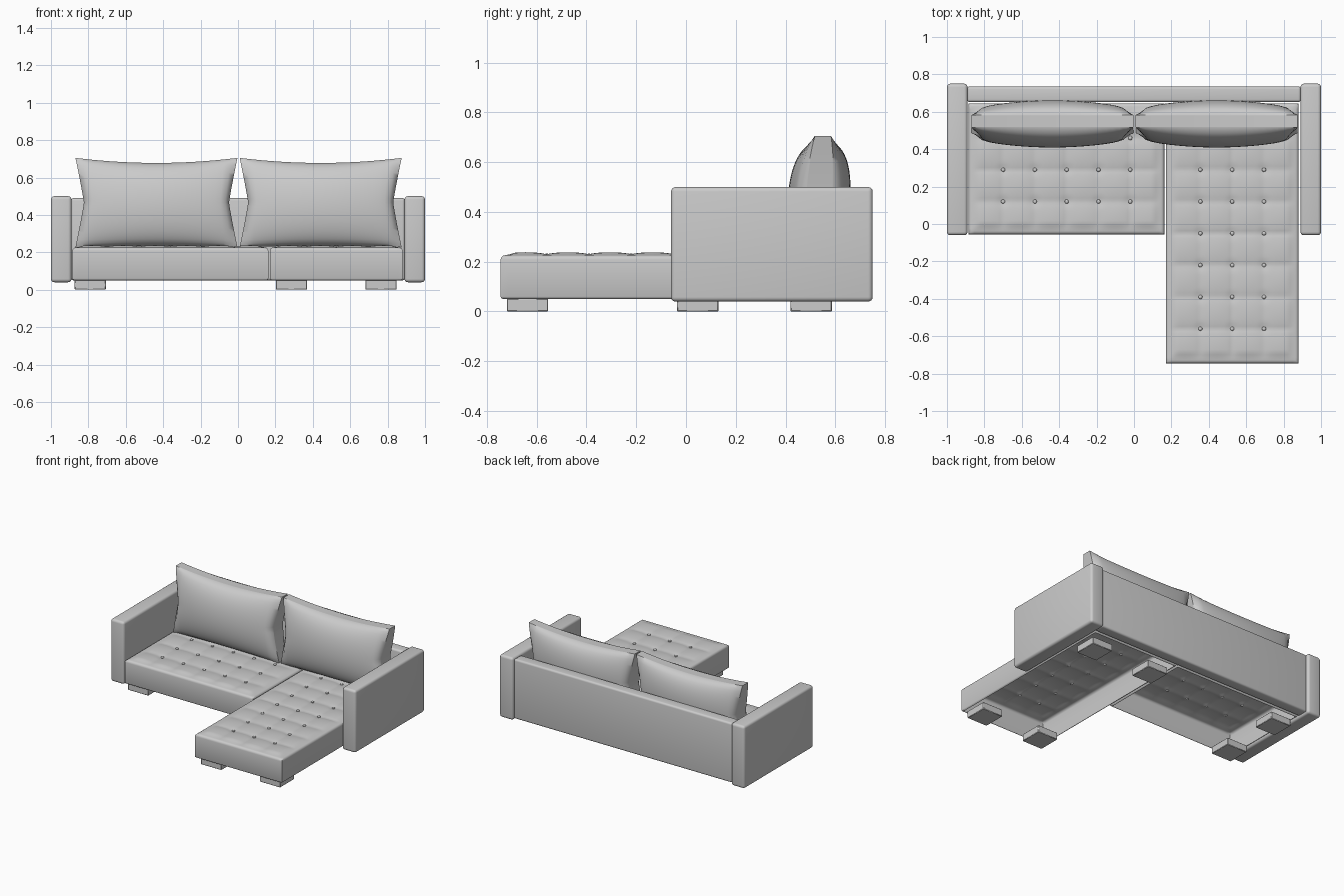
import bpy, bmesh, math

if "Cube" in bpy.data.objects:
    bpy.data.objects.remove(bpy.data.objects["Cube"])


def finish(name, bm, angle=40):
    bmesh.ops.recalc_face_normals(bm, faces=bm.faces)
    me = bpy.data.meshes.new(name)
    bm.to_mesh(me)
    bm.free()
    ob = bpy.data.objects.new(name, me)
    bpy.context.collection.objects.link(ob)
    bpy.ops.object.select_all(action='DESELECT')
    ob.select_set(True)
    bpy.context.view_layer.objects.active = ob
    bpy.ops.object.shade_smooth_by_angle(angle=math.radians(angle))
    return ob


def box(name, x, y, z, r, segs=4):
    """Rounded box from (min, max) ranges."""
    bm = bmesh.new()
    bmesh.ops.create_cube(bm, size=1)
    for v in bm.verts:
        v.co = [(a + b) / 2 + c * (b - a) for (a, b), c in zip((x, y, z), v.co)]
    bmesh.ops.bevel(bm, geom=bm.edges[:], offset=r, segments=segs,
                    profile=0.5, affect='EDGES')
    return finish(name, bm)


PITCH, BX, BY = 0.17, 0.355, 0.12      # button grid spacing and origin


def tufted_seat(name, x, y, xs, ys):
    """Open-bottomed seat shell with a tufted top."""
    r, low, edge = 0.018, 0.05, 0.226
    bm = bmesh.new()
    nx = round((x[1] - x[0]) / 0.0142)
    ny = round((y[1] - y[0]) / 0.0142)
    bmesh.ops.create_grid(bm, x_segments=nx, y_segments=ny, size=1)
    side = {}
    for v in bm.verts:
        s, t = v.co.x, v.co.y
        px = (x[0] + x[1]) / 2 + s * ((x[1] - x[0]) / 2 - r)
        py = (y[0] + y[1]) / 2 + t * ((y[1] - y[0]) / 2 - r)
        puff = 1
        for p, c in ((px, xs), (py, ys)):
            q = min(max(p, c[0] - PITCH), c[-1] + PITCH)
            puff *= 0.25 + 0.75 * abs(math.sin(math.pi * (q - c[0]) / PITCH)) ** 0.6
        rim = min(px - x[0] - r, x[1] - r - px, py - y[0] - r, y[1] - r - py)
        fade = min(1, max(0, rim / 0.04))
        # dimple at each button
        d = math.hypot(min(abs(px - c) for c in xs), min(abs(py - c) for c in ys))
        z = edge + fade * (0.012 * puff - 0.006 * math.exp(-(d / 0.025) ** 2))
        v.co = (px, py, z)
    # rounded rim, wall, and tucked-in lower hem
    steps = [(r * math.sin(a), edge - r + r * math.cos(a))
             for a in (math.pi / 8 * i for i in range(1, 5))]
    steps += [(r, low + 0.01), (r - 0.003, low + 0.003), (r - 0.01, low)]
    loop = [e for e in bm.edges if e.is_boundary]
    prev = 0
    for d, z in steps:
        geom = bmesh.ops.extrude_edge_only(bm, edges=loop)['geom']
        verts = [g for g in geom if isinstance(g, bmesh.types.BMVert)]
        loop = [g for g in geom if isinstance(g, bmesh.types.BMEdge)]
        lo = [min(v.co[i] for v in verts) for i in (0, 1)]
        hi = [max(v.co[i] for v in verts) for i in (0, 1)]
        for v in verts:
            for i in (0, 1):
                if v.co[i] < lo[i] + 1e-4:
                    v.co[i] -= d - prev
                elif v.co[i] > hi[i] - 1e-4:
                    v.co[i] += d - prev
            v.co.z = z
        prev = d
    ob = finish(name, bm, 50)
    if sum(p.normal.z for p in ob.data.polygons) < 0:
        ob.data.flip_normals()

    # buttons
    bm = bmesh.new()
    for cx in xs:
        for cy in ys:
            new = bmesh.ops.create_uvsphere(bm, u_segments=12, v_segments=8, radius=0.011)
            for v in new['verts']:
                v.co = (cx + v.co.x, cy + v.co.y, 0.226 + v.co.z * 0.6)
    finish(name + "_buttons", bm)


def pillow(name, cx):
    """Stuffed back cushion with pinched sides and pointed corners."""
    bm = bmesh.new()
    bmesh.ops.create_cube(bm, size=2)
    bmesh.ops.subdivide_edges(bm, edges=bm.edges[:], cuts=23, use_grid_fill=True)
    for p in bm.verts:
        u, w, v = p.co
        dent = 0.045 * (1 - abs(v) ** 1.1) * abs(u) ** 5
        half = (0.033 + 0.022 * (1 - v * v) * u ** 4
                + 0.092 * max(0, 1 - u * u) ** 0.5 * max(0, 1 - v * v) ** 0.6)
        sag = (0.027 if v > 0 else 0.008) * (1 - u * u) * abs(v) ** 3
        p.co = (cx + 0.433 * u - math.copysign(dent, u),
                0.535 + 0.015 * v + w * half,
                0.466 + 0.239 * v - math.copysign(sag, v))
    finish(name, bm, 50)


# frame
for tag, s in (("left", -1), ("right", 1)):
    box(tag + "_armrest", sorted((s * 0.89, s * 1.0)), (-0.06, 0.75), (0.04, 0.50), 0.018)
box("backrest", (-0.892, 0.892), (0.652, 0.735), (0.05, 0.49), 0.014)

# seats
cols = lambda first, n: [first + PITCH * i for i in range(n)]
tufted_seat("main_seat", (-0.885, 0.162), (-0.055, 0.645), cols(-0.70, 5), cols(BY, 3))
tufted_seat("chaise_seat", (0.17, 0.88), (-0.745, 0.645), cols(BX, 3), cols(-0.56, 7))

# back cushions
pillow("left_back_cushion", -0.436)
pillow("right_back_cushion", 0.442)

# legs
spots = [(-0.79, 0.047), (-0.79, 0.503), (0.285, -0.637), (0.765, -0.637),
         (0.285, 0.503), (0.765, 0.503)]
for i, (lx, ly) in enumerate(spots):
    box(f"leg_{i + 1}", (lx - 0.083, lx + 0.083), (ly - 0.083, ly + 0.083), (0, 0.052), 0.003, 1)
